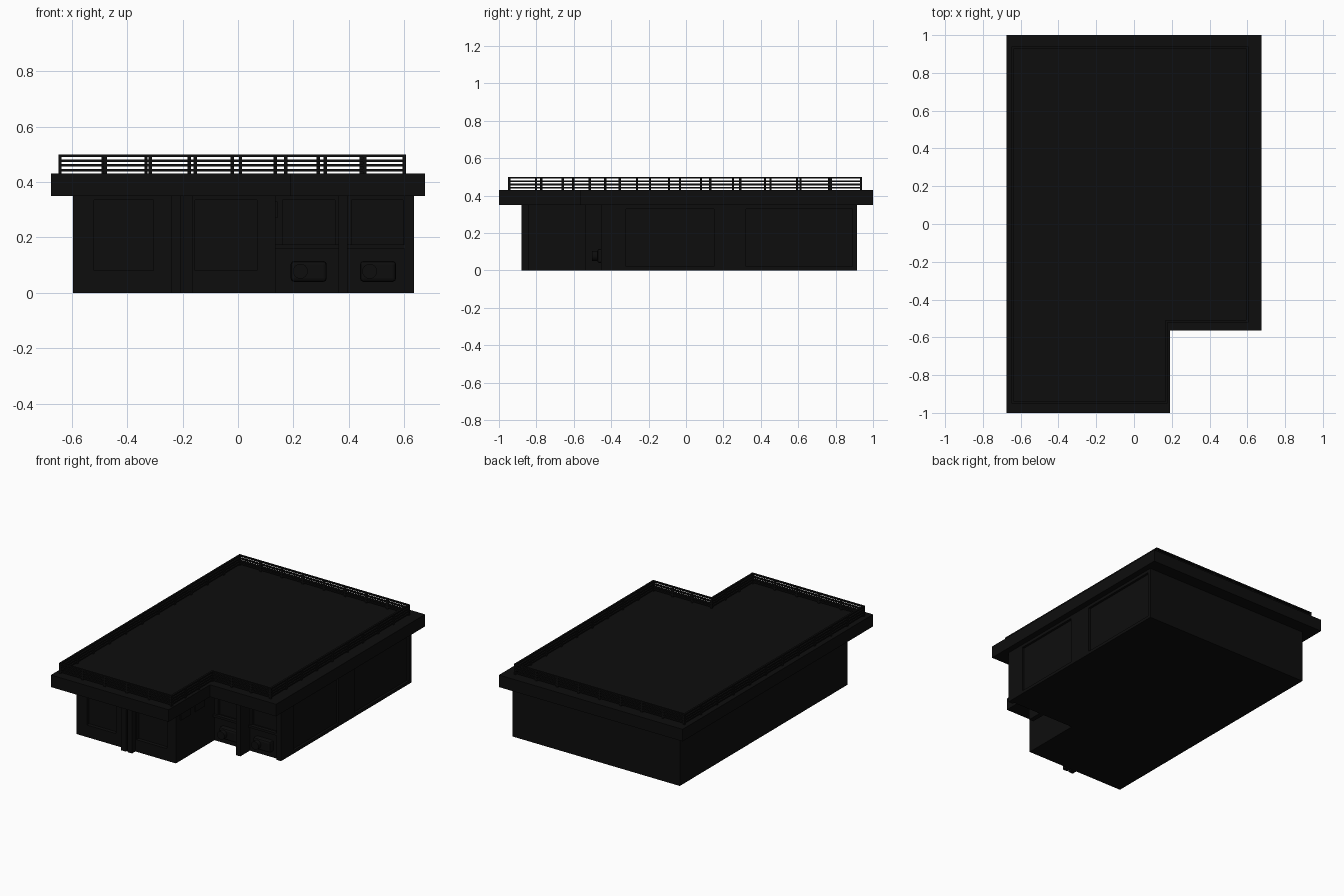
import bpy, bmesh, math
from mathutils import Vector

if "Cube" in bpy.data.objects:
    bpy.data.objects.remove(bpy.data.objects["Cube"])

black = bpy.data.materials.new("near_black")
black.diffuse_color = (0.004, 0.004, 0.004, 1)
black.use_nodes = True
black.node_tree.nodes["Principled BSDF"].inputs["Base Color"].default_value = black.diffuse_color


def finish(name, bm):
    bmesh.ops.recalc_face_normals(bm, faces=bm.faces)
    me = bpy.data.meshes.new(name)
    bm.to_mesh(me)
    bm.free()
    ob = bpy.data.objects.new(name, me)
    bpy.context.collection.objects.link(ob)
    me.materials.append(black)
    return ob


def prism(name, outline, z0, z1):
    bm = bmesh.new()
    face = bm.faces.new([bm.verts.new((x, y, z0)) for x, y in outline])
    up = bmesh.ops.extrude_face_region(bm, geom=[face])["geom"]
    bmesh.ops.translate(bm, vec=(0, 0, z1 - z0),
                        verts=[v for v in up if isinstance(v, bmesh.types.BMVert)])
    return finish(name, bm)


def add_box(bm, x0, x1, y0, y1, z0, z1):
    vs = bmesh.ops.create_cube(bm, size=1)["verts"]
    for v in vs:
        v.co = Vector(((x0 + x1) / 2 + v.co.x * (x1 - x0),
                       (y0 + y1) / 2 + v.co.y * (y1 - y0),
                       (z0 + z1) / 2 + v.co.z * (z1 - z0)))


def box(name, *bounds):
    bm = bmesh.new()
    add_box(bm, *bounds)
    return finish(name, bm)


def ell(x0, x1, y0, y1, nx, ny):
    """L-shaped outline with the front right corner left out."""
    return [(x0, y0), (nx, y0), (nx, ny), (x1, ny), (x1, y1), (x0, y1)]


# Walls, with shallow recesses for windows and side panels
WALL_Y, NOTCH_Y, NOTCH_X, RIGHT_X = -0.845, -0.44, 0.135, 0.635
walls = prism("walls", ell(-0.595, RIGHT_X, WALL_Y, 0.915, NOTCH_X, NOTCH_Y), 0, 0.36)
bm = bmesh.new()
d = 0.025
for x0, x1 in ((-0.52, -0.305), (-0.155, 0.068)):
    add_box(bm, x0, x1, WALL_Y - 0.1, WALL_Y + d, 0.08, 0.335)
for x0, x1 in ((0.16, 0.35), (0.41, 0.595)):
    add_box(bm, x0, x1, NOTCH_Y - 0.1, NOTCH_Y + d, 0.17, 0.335)
for y0, y1 in ((-0.32, 0.15), (0.32, 0.89)):
    add_box(bm, RIGHT_X - 0.015, RIGHT_X + 0.1, y0, y1, 0.02, 0.33)
cutter = finish("recess_cutter", bm)
cutter.hide_render = True
mod = walls.modifiers.new("recesses", "BOOLEAN")
mod.object = cutter
mod.operation = "DIFFERENCE"
mod.solver = "EXACT"
bpy.context.view_layer.objects.active = walls
bpy.ops.object.modifier_apply(modifier="recesses")
bpy.data.objects.remove(cutter)

# Overhanging roof slab
prism("roof_slab", ell(-0.675, 0.675, -1, 1, 0.19, -0.565), 0.35, 0.43)

# Front posts and notch posts
for i, x in enumerate((-0.225, -0.18)):
    box(f"front_post_{i}", x - 0.017, x + 0.017, WALL_Y - 0.035, WALL_Y + 0.01, 0, 0.355)
box("porch_post", 0.362, 0.395, -0.54, NOTCH_Y + 0.01, 0, 0.355)
box("porch_corner_post", 0.60, RIGHT_X, NOTCH_Y - 0.015, NOTCH_Y + 0.01, 0, 0.355)

# Two small vents high on the side wall of the notch
for i, y in enumerate((-0.75, -0.6)):
    box(f"side_vent_{i}", NOTCH_X - 0.01, NOTCH_X + 0.008, y - 0.05, y + 0.05, 0.27, 0.33)

# Porch sills and the low wall units with round fronts
for i, (x0, x1) in enumerate(((NOTCH_X, 0.362), (0.395, 0.60))):
    box(f"porch_sill_{i}", x0, x1, NOTCH_Y - 0.015, NOTCH_Y + 0.01, 0.16, 0.175)
    cx = (0.255, 0.505)[i]
    unit = box(f"wall_unit_{i}", cx - 0.065, cx + 0.065, -0.475, NOTCH_Y + 0.01, 0.04, 0.115)
    bev = unit.modifiers.new("rounding", "BEVEL")
    bev.width, bev.segments = 0.012, 2
    bpy.ops.mesh.primitive_cylinder_add(vertices=16, radius=0.027, depth=0.035,
                                        location=(cx - 0.03, -0.485, 0.078),
                                        rotation=(math.pi / 2, 0, 0))
    knob = bpy.context.object
    knob.name = f"unit_round_front_{i}"
    knob.data.materials.append(black)
    bpy.ops.object.shade_smooth_by_angle()

# Roof railing: four rails and evenly spaced posts along each side
loop = ell(-0.642, 0.60, -0.945, 0.935, 0.172, -0.515)
bm = bmesh.new()
w = 0.006
for (ax, ay), (bx, by) in zip(loop, loop[1:] + loop[:1]):
    for z in (0.443, 0.460, 0.477, 0.495):
        add_box(bm, min(ax, bx) - w, max(ax, bx) + w,
                min(ay, by) - w, max(ay, by) + w, z - 0.0045, z + 0.0045)
    n = max(2, round(math.hypot(bx - ax, by - ay) / 0.165))
    for k in range(n):
        x, y = ax + (bx - ax) * k / n, ay + (by - ay) * k / n
        add_box(bm, x - w, x + w, y - w, y + w, 0.425, 0.498)
finish("roof_railing", bm)
